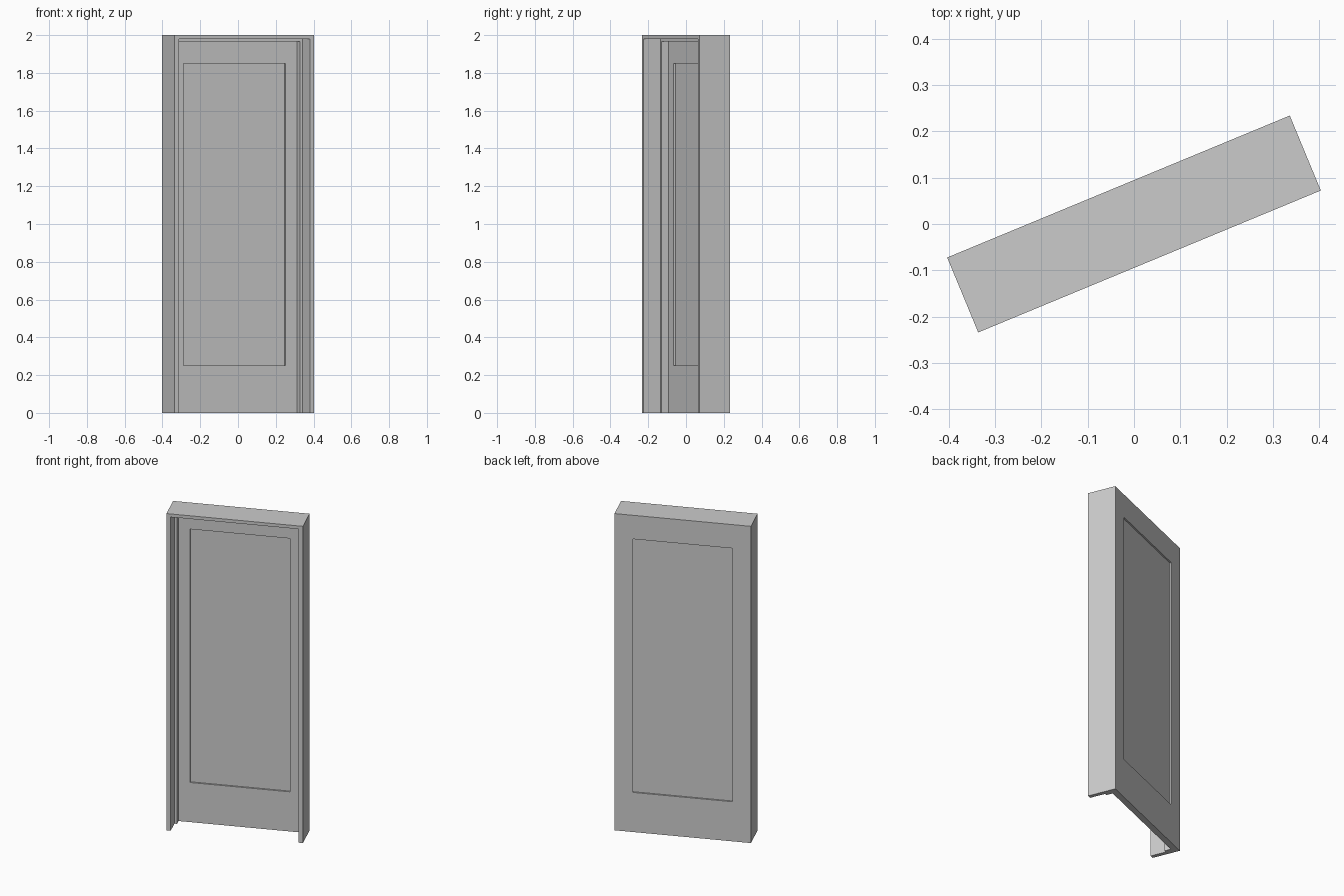
import bpy, bmesh, math
from mathutils import Matrix, Vector

if "Cube" in bpy.data.objects:
    bpy.data.objects.remove(bpy.data.objects["Cube"])

TURN = Matrix.Rotation(math.radians(22.5), 4, 'Z')
BACK, DOOR_FRONT, FRONT = 0.0875, 0.05, -0.0875


def finish(name, bm):
    bmesh.ops.recalc_face_normals(bm, faces=bm.faces)
    mesh = bpy.data.meshes.new(name)
    bm.to_mesh(mesh)
    bm.free()
    obj = bpy.data.objects.new(name, mesh)
    bpy.context.collection.objects.link(obj)
    obj.matrix_world = TURN
    return obj


def arch_frame(name, half, top, side, head, y0, y1):
    """Upside-down U outline, open at the floor, extruded from y0 to y1."""
    inner = half - side
    outline = [(-half, 0), (-half, top), (half, top), (half, 0),
               (inner, 0), (inner, top - head), (-inner, top - head), (-inner, 0)]
    bm = bmesh.new()
    face = bm.faces.new([bm.verts.new((x, y0, z)) for x, z in outline])
    ext = bmesh.ops.extrude_face_region(bm, geom=[face], use_keep_orig=True)
    verts = [g for g in ext['geom'] if isinstance(g, bmesh.types.BMVert)]
    bmesh.ops.translate(bm, verts=verts, vec=(0, y1 - y0, 0))
    return finish(name, bm)


# Jambs with head, and the thinner stop inside them
arch_frame("door_casing", 0.4, 2.0, 0.025, 0.02, FRONT, DOOR_FRONT)
arch_frame("door_stop", 0.375, 1.98, 0.015, 0.015, 0.01, DOOR_FRONT)

# Door leaf with a recessed panel on both faces
bm = bmesh.new()
bmesh.ops.create_cube(bm, size=1)
bmesh.ops.scale(bm, verts=bm.verts, vec=(0.8, BACK - DOOR_FRONT, 2.0))
bmesh.ops.translate(bm, verts=bm.verts, vec=(0, (BACK + DOOR_FRONT) / 2, 1.0))
bm.normal_update()
for face in [f for f in bm.faces if abs(f.normal.y) > 0.9]:
    inward = -face.normal.copy()
    bmesh.ops.inset_region(bm, faces=[face], thickness=0.152)
    for v in face.verts:
        v.co.z = 0.25 if v.co.z < 1 else 1.85
    bmesh.ops.inset_region(bm, faces=[face], thickness=0.0)
    for v in face.verts:
        v.co += inward * 0.01
finish("door_leaf", bm)
